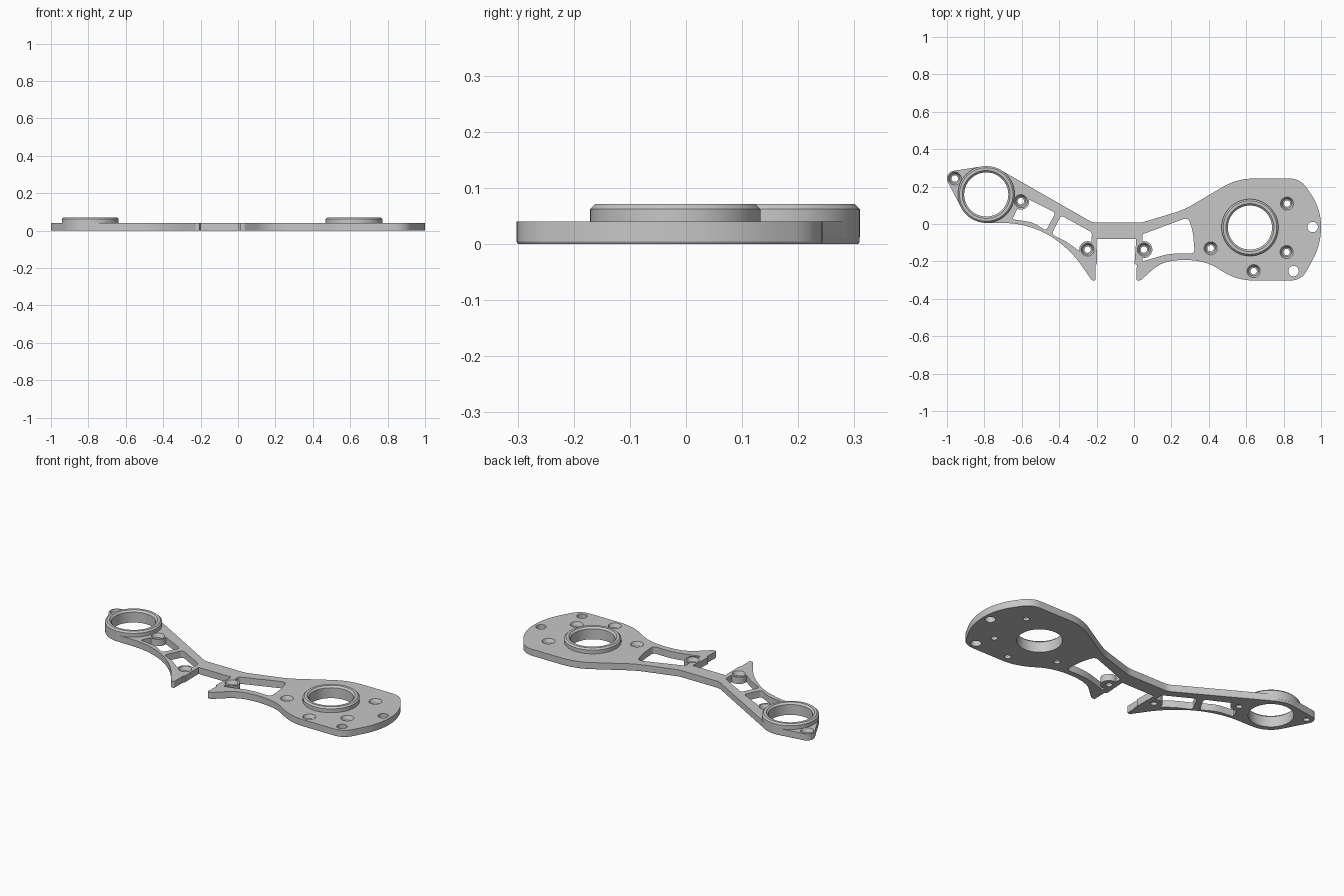
import bpy, bmesh
from math import cos, sin, radians
from mathutils import Vector

cube = bpy.data.objects.get("Cube")
if cube:
    bpy.data.objects.remove(cube, do_unlink=True)

THICK = 0.04
RING_TOP = 0.071
RING_R = 0.152
RINGS = [(-0.79, 0.158), (0.62, -0.019)]
EAR = (-0.958, 0.243)
BOSSES = [(-0.605, 0.122), (-0.248, -0.137), (0.053, -0.137)]
SCREWS = BOSSES + [EAR, (0.41, -0.13), (0.64, -0.252), (0.816, -0.15), (0.818, 0.109)]
PLAIN_HOLES = [(0.955, -0.016), (0.853, -0.252)]


def arc(centre, radius, start, end, steps):
    """Points on an arc, angles in degrees."""
    angles = [radians(start + (end - start) * i / steps) for i in range(steps + 1)]
    return [(centre[0] + radius * cos(a), centre[1] + radius * sin(a)) for a in angles]


def rounded(corners, before=None, after=None, steps=8):
    """Round every (x, y, cut) corner of a path; closed unless end points are given."""
    points = []
    for i, (x, y, cut) in enumerate(corners):
        p = Vector((x, y))
        prev = Vector((before if before and i == 0 else corners[i - 1])[:2])
        last = i == len(corners) - 1
        nxt = Vector((after if after and last else corners[(i + 1) % len(corners)])[:2])
        if cut == 0:
            points.append((x, y))
            continue
        a = p + (prev - p).normalized() * cut
        b = p + (nxt - p).normalized() * cut
        for k in range(steps + 1):
            t = k / steps
            q = a * (1 - t) ** 2 + p * 2 * t * (1 - t) + b * t * t
            points.append((q.x, q.y))
    return points


def inset(outline, amount):
    """Move a counter-clockwise outline inwards with mitred corners."""
    pts = [Vector(p) for p in outline]
    result = []
    for i, p in enumerate(pts):
        d1 = (p - pts[i - 1]).normalized()
        d2 = (pts[(i + 1) % len(pts)] - p).normalized()
        normal = Vector((-d1.y - d2.y, d1.x + d2.x))
        q = p + normal * amount / (1 + d1.dot(d2))
        result.append((q.x, q.y))
    return result


def loft(bm, layers):
    """Closed solid through (counter-clockwise outline, height) layers, bottom first."""
    rows = [[bm.verts.new((x, y, z)) for x, y in outline] for outline, z in layers]
    n = len(rows[0])
    for low, high in zip(rows, rows[1:]):
        for i in range(n):
            j = (i + 1) % n
            bm.faces.new((low[i], low[j], high[j], high[i]))
    bm.faces.new(rows[0][::-1])
    bm.faces.new(rows[-1])


def turned(bm, centre, sections, sides=64):
    """Round solid from (radius, height) sections."""
    loft(bm, [(arc(centre, r, 0, 360, sides)[:-1], z) for r, z in sections])


def make(name, bm):
    mesh = bpy.data.meshes.new(name)
    bm.to_mesh(mesh)
    bm.free()
    obj = bpy.data.objects.new(name, mesh)
    bpy.context.scene.collection.objects.link(obj)
    return obj


def combine(target, tool, operation):
    """Apply a boolean and discard the tool."""
    mod = target.modifiers.new("combine", "BOOLEAN")
    mod.operation, mod.solver, mod.object = operation, "EXACT", tool
    graph = bpy.context.evaluated_depsgraph_get()
    mesh = bpy.data.meshes.new_from_object(target.evaluated_get(graph))
    target.modifiers.clear()
    target.data = mesh
    bpy.data.objects.remove(tool, do_unlink=True)


# Plate outline: ear and round end, then the arm and wide end clockwise
head = arc(EAR, 0.042, 207.4, 99, 12) + arc(RINGS[0], RING_R - 0.0005, 99, 60, 8)
tail = arc(RINGS[0], RING_R - 0.0005, 268, 207.4, 12)
body = [
    (-0.22, 0.007, 0.02), (0.04, 0.007, 0.02), (0.27, 0.077, 0.05),
    (0.55, 0.243, 0.09), (0.89, 0.243, 0.06), (1.0, 0.08, 0.094),
    (1.0, -0.11, 0.094), (0.895, -0.302, 0.06), (0.55, -0.302, 0.09),
    (0.40, -0.207, 0.06), (0.27, -0.187, 0.065), (0.14, -0.207, 0.06),
    (0.035, -0.302, 0.01), (0.013, -0.302, 0.008), (0.015, -0.22, 0),
    (0.003, -0.21, 0), (0.012, -0.08, 0), (-0.2, -0.08, 0),
    (-0.198, -0.21, 0), (-0.205, -0.22, 0), (-0.205, -0.302, 0.008),
    (-0.225, -0.302, 0.01), (-0.32, -0.165, 0.07), (-0.45, -0.055, 0.08),
    (-0.61, 0.004, 0.08),
]
outline = (head + rounded(body, head[-1], tail[0]) + tail)[::-1]
bm = bmesh.new()
loft(bm, [(inset(outline, 0.0025), 0), (outline, 0.004), (outline, THICK)])
plate = make("bracket_plate", bm)

# Lightening windows, leaving a boss round each arm screw
windows = [
    [(-0.60, 0.15, 0.02), (-0.42, 0.06, 0.018), (-0.47, -0.035, 0.018),
     (-0.545, 0.01, 0.03), (-0.65, 0.025, 0.01), (-0.62, 0.09, 0.01)],
    [(-0.39, 0.046, 0.018), (-0.225, -0.045, 0.015), (-0.228, -0.12, 0.01),
     (-0.285, -0.15, 0.01), (-0.36, -0.095, 0.03), (-0.44, -0.055, 0.018)],
    [(0.045, -0.055, 0.01), (0.29, 0.036, 0.03), (0.315, -0.04, 0.035),
     (0.325, -0.16, 0.03), (0.2, -0.155, 0.06), (0.045, -0.2, 0.01)],
]
for window in windows:
    bm = bmesh.new()
    shape = rounded(window)[::-1]
    loft(bm, [(shape, -0.1), (shape, 0.1)])
    window_tool = make("window_cutter", bm)
    bm = bmesh.new()
    for c in BOSSES:
        turned(bm, c, [(0.045, -0.2), (0.045, 0.2)], 48)
    combine(window_tool, make("boss_keepout", bm), "DIFFERENCE")
    combine(plate, window_tool, "DIFFERENCE")

# Raised bearing rings with chamfered tops
bm = bmesh.new()
for c in RINGS:
    turned(bm, c, [(RING_R, 0.012), (RING_R, RING_TOP - 0.009), (RING_R - 0.009, RING_TOP)])
combine(plate, make("bearing_rings", bm), "UNION")

# Bores, recessed screw holes and plain holes
bm = bmesh.new()
for c in RINGS:
    turned(bm, c, [(0.118, -0.1), (0.118, RING_TOP - 0.01), (0.128, RING_TOP), (0.128, 0.1)])
for c in SCREWS:
    turned(bm, c, [(0.017, -0.1), (0.017, 0.016), (0.025, 0.018), (0.035, THICK), (0.035, 0.061)], 32)
for c in PLAIN_HOLES:
    turned(bm, c, [(0.028, -0.1), (0.028, 0.1)], 32)
combine(plate, make("hole_cutter", bm), "DIFFERENCE")

# Single grey metal
GREY = (0.57, 0.57, 0.57, 1)
metal = bpy.data.materials.new("grey_metal")
metal.use_nodes = True
metal.diffuse_color = GREY
metal.node_tree.nodes["Principled BSDF"].inputs["Base Color"].default_value = GREY
plate.data.materials.clear()
plate.data.materials.append(metal)
for poly in plate.data.polygons:
    poly.material_index = 0

bpy.ops.object.select_all(action="DESELECT")
plate.select_set(True)
bpy.context.view_layer.objects.active = plate
bpy.ops.object.shade_smooth_by_angle(angle=radians(30))
